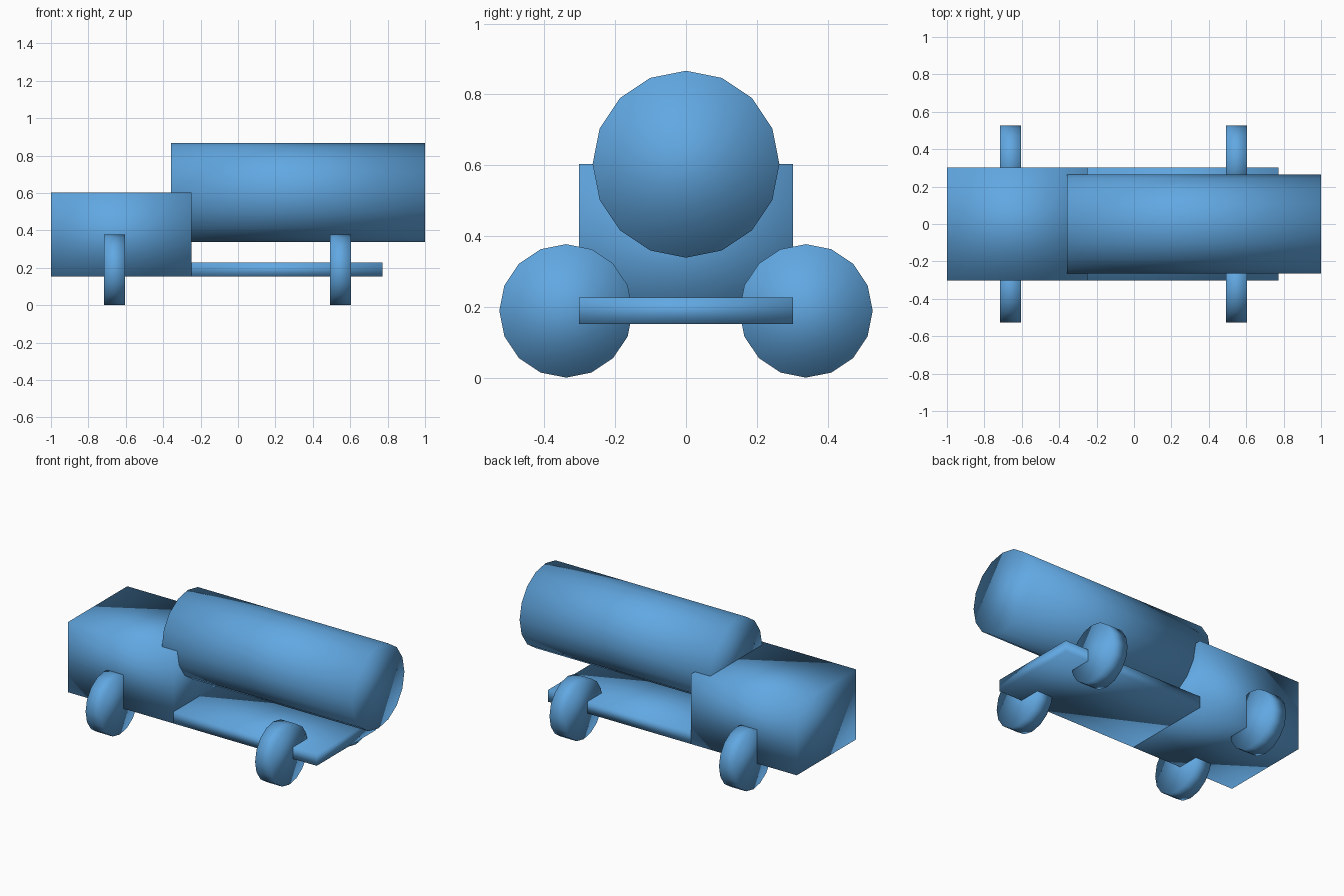
import bpy
from math import pi

if "Cube" in bpy.data.objects:
    bpy.data.objects.remove(bpy.data.objects["Cube"])

# Blue paint shared by every part
paint = bpy.data.materials.new("blue_paint")
paint.diffuse_color = (0.12, 0.39, 0.76, 1)
paint.use_nodes = True
paint.node_tree.nodes["Principled BSDF"].inputs["Base Color"].default_value = paint.diffuse_color


def finish(obj, name):
    obj.name = name
    obj.data.name = name
    obj.data.materials.append(paint)
    for p in obj.data.polygons:
        p.use_smooth = True
    return obj


def box(name, lo, hi):
    center = [(a + b) / 2 for a, b in zip(lo, hi)]
    bpy.ops.mesh.primitive_cube_add(size=1, location=center)
    obj = bpy.context.object
    size = [b - a for a, b in zip(lo, hi)]
    for v in obj.data.vertices:
        v.co = [c * s for c, s in zip(v.co, size)]
    return finish(obj, name)


def drum(name, x0, x1, y, z, radius):
    # 16-sided cylinder lying along x
    bpy.ops.mesh.primitive_cylinder_add(
        vertices=16, radius=radius, depth=x1 - x0,
        location=((x0 + x1) / 2, y, z), rotation=(0, pi / 2, 0))
    return finish(bpy.context.object, name)


# Cab and flat bed
box("cab", (-1.0, -0.302, 0.152), (-0.248, 0.302, 0.603))
box("bed", (-0.248, -0.302, 0.152), (0.772, 0.302, 0.227))

# Tank resting against the cab
drum("tank", -0.357, 1.0, 0, 0.603, 0.264)

# Four wheels, turned so their round faces point along x
for end, x in (("cab", -0.66), ("bed", 0.547)):
    for side, y in (("front", -0.339), ("back", 0.339)):
        drum(f"{end}_{side}_wheel", x - 0.056, x + 0.056, y, 0.1885, 0.1885)
